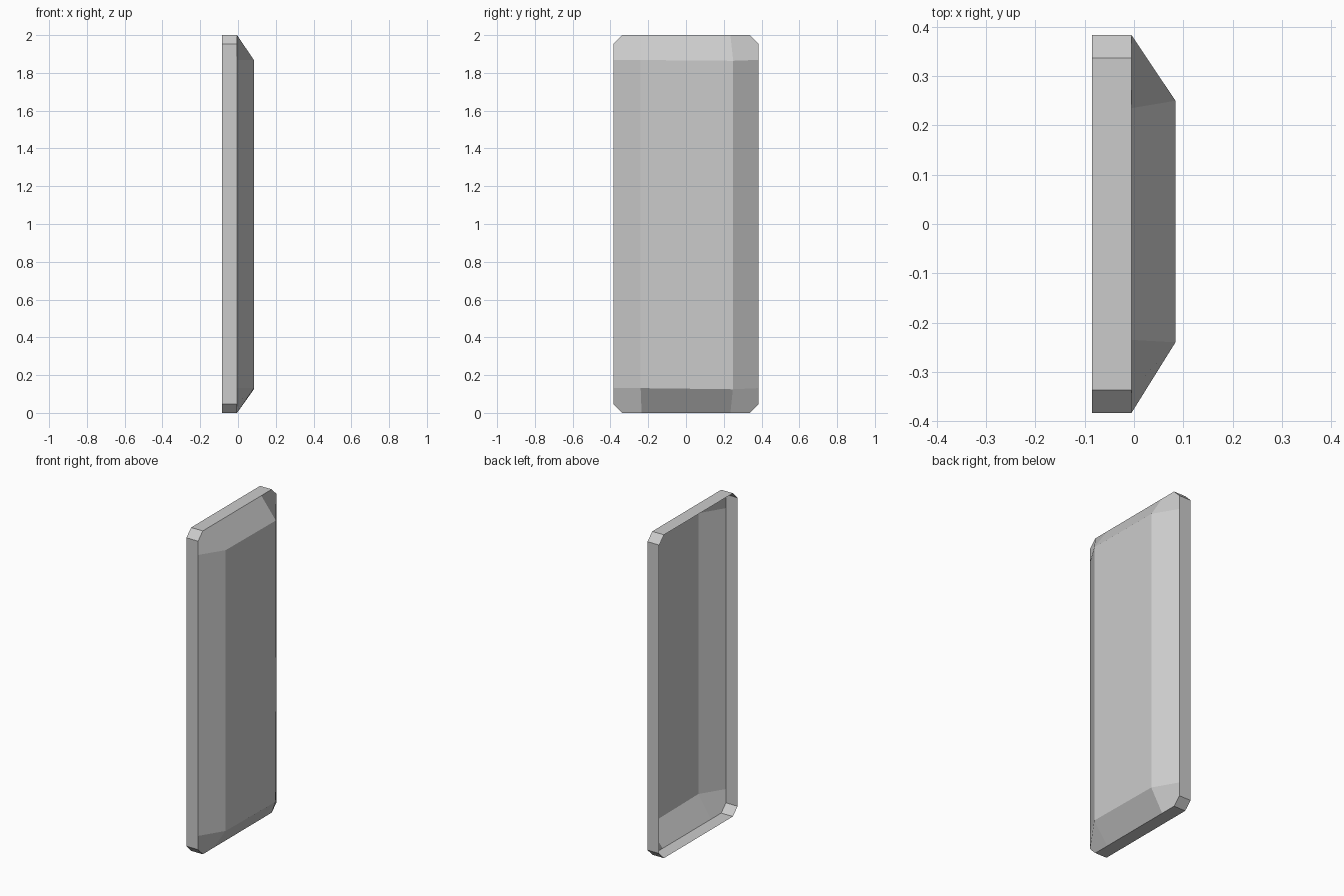
import bpy, bmesh

if "Cube" in bpy.data.objects:
    bpy.data.objects.remove(bpy.data.objects["Cube"])

HY, H, CH = 0.383, 2.0, 0.046           # half width, height, corner chamfer
X_BACK, X_MID, X_FRONT = -0.085, -0.005, 0.084

bm = bmesh.new()

def corner(sy, top):
    """Four rim points around one corner: side break, chamfer pair, end break."""
    z = lambda d: H - d if top else d
    return [(sy * HY, z(0.131)), (sy * HY, z(CH)),
            (sy * (HY - CH), z(0)), (sy * 0.235, z(0))]

# Rim points per corner, ordered counter-clockwise seen from +x
corners = [corner(1, True), corner(-1, True)[::-1],
           corner(-1, False), corner(1, False)[::-1]]
back = [[bm.verts.new((X_BACK, y, z)) for y, z in c] for c in corners]
mid = [[bm.verts.new((X_MID, y, z)) for y, z in c] for c in corners]
front = [bm.verts.new((X_FRONT, y, z)) for y, z in
         [(0.25, 1.864), (-0.24, 1.868), (-0.24, 0.131), (0.248, 0.125)]]

# Open-backed rim wall
b, m = sum(back, []), sum(mid, [])
for i in range(len(b)):
    j = (i + 1) % len(b)
    bm.faces.new((b[i], b[j], m[j], m[i]))

# Sloped corners, sloped sides and flat front panel
for i in range(4):
    j = (i + 1) % 4
    bm.faces.new(mid[i] + [front[i]])
    bm.faces.new((mid[i][-1], mid[j][0], front[j], front[i]))
bm.faces.new(front)

mesh = bpy.data.meshes.new("bevelled_panel_shell")
bm.to_mesh(mesh)
bm.free()
obj = bpy.data.objects.new("bevelled_panel_shell", mesh)
bpy.context.collection.objects.link(obj)
